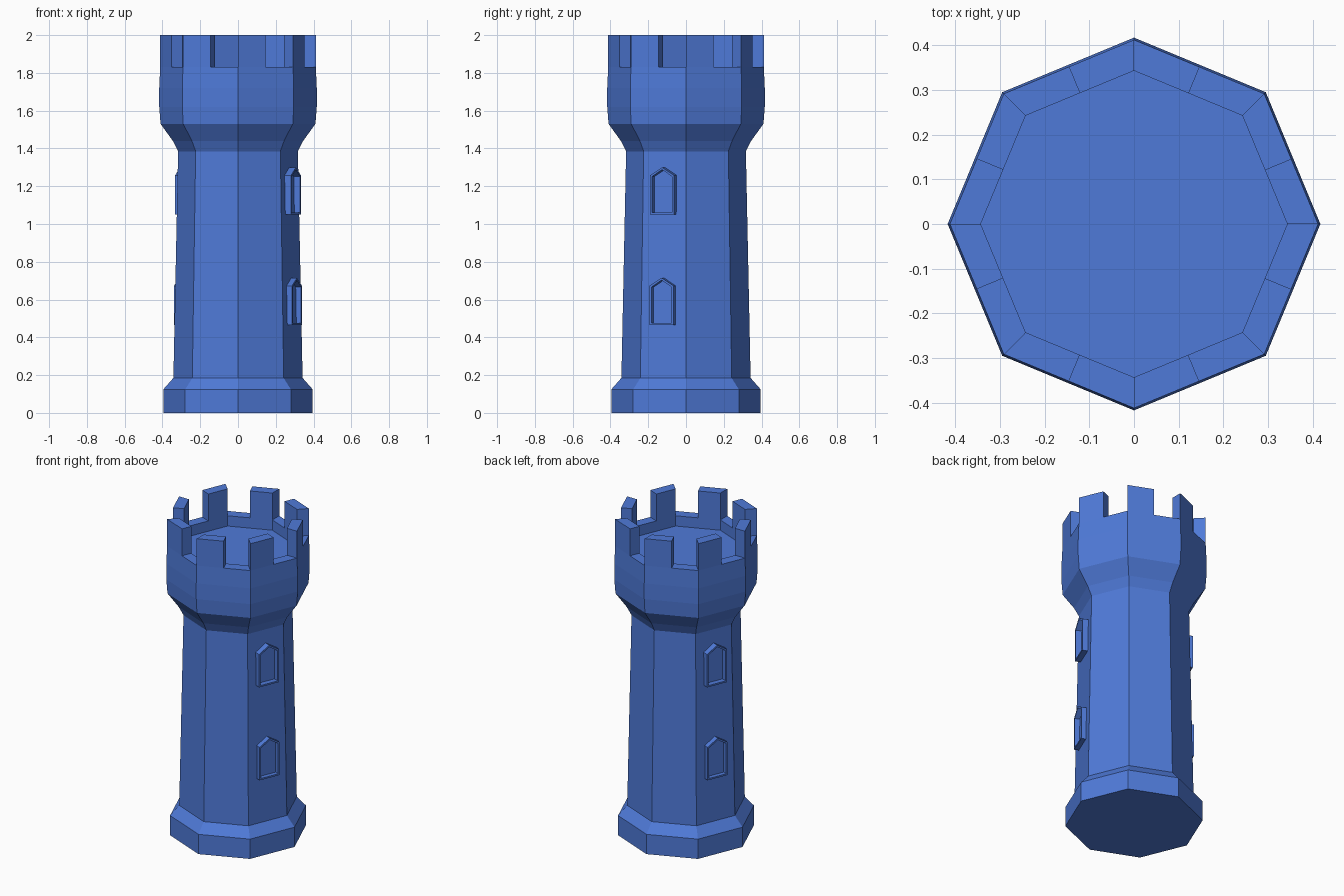
import bpy
import bmesh
from math import cos, sin, pi
from mathutils import Matrix, Vector

cube = bpy.data.objects.get("Cube")
if cube:
    bpy.data.objects.remove(cube)

SIDES = 8
STEP = 2 * pi / SIDES

blue = bpy.data.materials.new("blue_stone")
blue.use_nodes = True
COLOUR = (0.078, 0.195, 0.69, 1)
blue.diffuse_color = COLOUR
blue.node_tree.nodes["Principled BSDF"].inputs["Base Color"].default_value = COLOUR


def finish(bm, name):
    bmesh.ops.recalc_face_normals(bm, faces=bm.faces)
    mesh = bpy.data.meshes.new(name)
    bm.to_mesh(mesh)
    bm.free()
    mesh.materials.append(blue)
    obj = bpy.data.objects.new(name, mesh)
    bpy.context.collection.objects.link(obj)
    return obj


def corner(radius, i, z):
    return Vector((radius * cos(i * STEP), radius * sin(i * STEP), z))


def bridge(bm, a, b):
    """Join two equal closed loops with quads."""
    for i in range(len(a)):
        j = (i + 1) % len(a)
        bm.faces.new((a[i], a[j], b[j], b[i]))


# Tower: octagonal rings from the plinth up, over the parapet and down to the floor
profile = [(0.395, 0), (0.395, 0.125), (0.342, 0.185), (0.317, 1.385),
           (0.345, 1.44), (0.41, 1.53), (0.417, 1.62), (0.417, 1.72),
           (0.412, 1.83), (0.343, 1.83), (0.343, 1.765)]
bm = bmesh.new()
rings = [[bm.verts.new(corner(r, i, z)) for i in range(SIDES)] for r, z in profile]
for low, high in zip(rings, rings[1:]):
    bridge(bm, low, high)
bm.faces.new(rings[0])
bm.faces.new(rings[-1])
finish(bm, "tower_body")

# Merlons: each fills the first half of its side, mitred at the corner
for i in range(SIDES):
    bm = bmesh.new()
    loops = []
    for z in (1.83, 2.0):
        outer, inner = [(corner(r, i, z), corner(r, i + 1, z)) for r in (0.412, 0.343)]
        points = (outer[0], outer[0].lerp(outer[1], 0.5),
                  inner[0].lerp(inner[1], 0.5), inner[0])
        loops.append([bm.verts.new(p) for p in points])
    bridge(bm, *loops)
    for loop in loops:
        bm.faces.new(loop)
    finish(bm, f"merlon_{i + 1}")


# Window frames: pointed outlines standing proud of two opposite walls
def window_outline(inset, bottom):
    half = 0.068 - inset
    return [(-half, bottom + inset), (half, bottom + inset),
            (half, bottom + 0.208 - inset * 0.7), (0, bottom + 0.25 - inset * 1.2),
            (-half, bottom + 0.208 - inset * 0.7)]


def window_frame(name, angle, bottom, apothem):
    bm = bmesh.new()
    turn = Matrix.Rotation(angle, 4, 'Z')
    loops = []
    for inset, depth in ((0, 0.05), (0, 0), (0.01, 0), (0.01, 0.05)):
        loops.append([bm.verts.new(turn @ Vector((apothem - depth, y, z)))
                      for y, z in window_outline(inset, bottom)])
    for k in range(4):
        bridge(bm, loops[k], loops[(k + 1) % 4])
    finish(bm, name)


for side, angle in (("left", -STEP / 2), ("right", pi - STEP / 2)):
    window_frame(f"lower_window_{side}", angle, 0.465, 0.338)
    window_frame(f"upper_window_{side}", angle, 1.05, 0.332)
